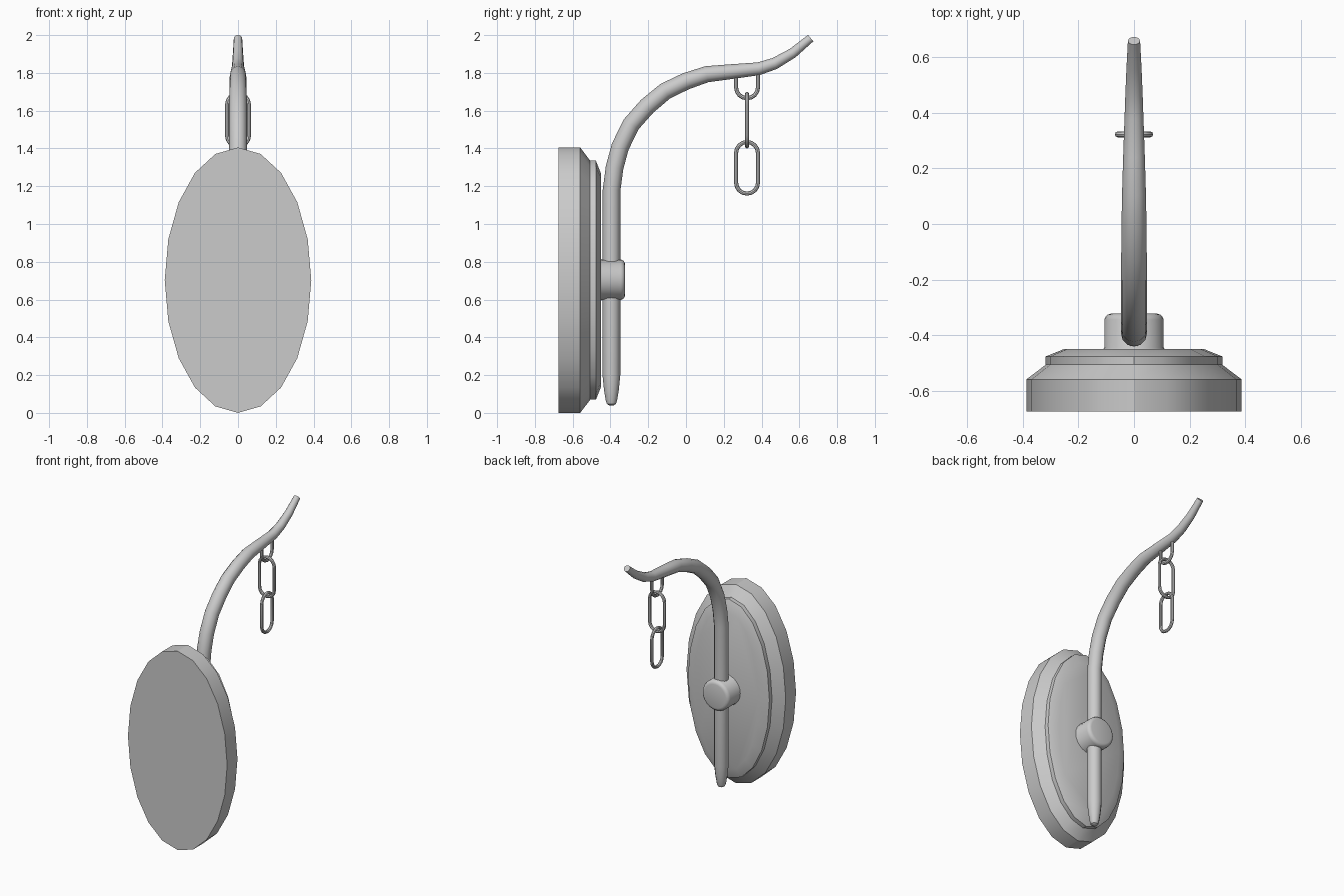
import bpy, bmesh
from math import sin, cos, pi, radians
from mathutils import Vector

if "Cube" in bpy.data.objects:
    bpy.data.objects.remove(bpy.data.objects["Cube"])


def finish(bm, name, angle=30):
    bmesh.ops.recalc_face_normals(bm, faces=bm.faces)
    me = bpy.data.meshes.new(name)
    bm.to_mesh(me)
    bm.free()
    ob = bpy.data.objects.new(name, me)
    bpy.context.collection.objects.link(ob)
    bpy.ops.object.select_all(action='DESELECT')
    ob.select_set(True)
    bpy.context.view_layer.objects.active = ob
    bpy.ops.object.shade_smooth_by_angle(angle=radians(angle))
    return ob


def skin(bm, rings, closed=False):
    # Bridge rings of vertices with quads, capping open ends
    rings = [[bm.verts.new(p) for p in r] for r in rings]
    n = len(rings[0])
    pairs = list(zip(rings, rings[1:]))
    if closed:
        pairs.append((rings[-1], rings[0]))
    else:
        bm.faces.new(rings[0])
        bm.faces.new(rings[-1])
    for a, b in pairs:
        for i in range(n):
            j = (i + 1) % n
            bm.faces.new((a[i], a[j], b[j], b[i]))


def sweep(name, pts, radii, normal, sides=12, closed=False):
    # Tube along a planar path; normal is the plane's normal
    pts, normal, m = [Vector(p) for p in pts], Vector(normal), len(pts)
    rings = []
    for i, p in enumerate(pts):
        if closed:
            t = pts[(i + 1) % m] - pts[i - 1]
        else:
            t = pts[min(i + 1, m - 1)] - pts[max(i - 1, 0)]
        side = t.normalized().cross(normal)
        rings.append([p + radii[i] * (cos(a) * normal + sin(a) * side)
                      for a in (2 * pi * k / sides for k in range(sides))])
    bm = bmesh.new()
    skin(bm, rings, closed)
    return finish(bm, name, 40)


def disc_stack(name, profile, z0, sides):
    # Elliptical steps along y: (y, half width, half height)
    bm = bmesh.new()
    skin(bm, [[(rx * sin(2 * pi * k / sides), y, z0 + rz * cos(2 * pi * k / sides))
               for k in range(sides)] for y, rx, rz in profile])
    return finish(bm, name)


# Stepped oval wall plate
W, H = 0.388, 0.7025
disc_stack("wall_plate", [(y, W - d, H - d) for y, d in
           [(-0.675, 0), (-0.56, 0), (-0.507, 0.07), (-0.477, 0.07), (-0.45, 0.137)]],
           H, 20)

# Round boss clamping the arm to the plate
disc_stack("boss", [(y, r, r) for y, r in
           [(-0.455, 0.112), (-0.445, 0.107), (-0.345, 0.107), (-0.333, 0.102),
            (-0.326, 0.094), (-0.323, 0.083)]], 0.705, 24)

# Curved tapering arm: (y, z, radius)
arm = [(-0.395, 0.04, 0.012), (-0.395, 0.047, 0.024), (-0.395, 0.065, 0.03),
       (-0.395, 0.12, 0.039), (-0.395, 0.2, 0.047), (-0.395, 0.7, 0.047),
       (-0.394, 1.18, 0.047), (-0.378, 1.3, 0.047), (-0.348, 1.41, 0.047),
       (-0.29, 1.528, 0.047), (-0.206, 1.623, 0.047), (-0.11, 1.703, 0.046),
       (0, 1.756, 0.045), (0.11, 1.793, 0.043), (0.243, 1.807, 0.039),
       (0.385, 1.822, 0.034), (0.47, 1.85, 0.031), (0.565, 1.905, 0.027),
       (0.66, 1.984, 0.022)]
sweep("arm", [(0, y, z) for y, z, r in arm], [r for y, z, r in arm], (1, 0, 0))

# Chain links hanging from the arm
CY, R, WIRE = 0.323, 0.058, 0.011


def half_turn(zc, start):
    return [(R * cos(start + pi * k / 8), zc + R * sin(start + pi * k / 8))
            for k in range(9)]


def link(name, lo, hi, along_y, is_open=False):
    top, bottom = hi - R - WIRE, lo + R + WIRE
    if is_open:
        path = [(-R, hi)] + half_turn(bottom, pi) + [(R, hi)]
    else:
        path = half_turn(top, 0) + half_turn(bottom, pi)
    pts = [(0, CY + u, z) if along_y else (u, CY, z) for u, z in path]
    sweep(name, pts, [WIRE] * len(pts), (1, 0, 0) if along_y else (0, 1, 0),
          8, not is_open)


link("chain_hook", 1.655, 1.805, True, True)
link("chain_link_upper", 1.40, 1.70, False)
link("chain_link_lower", 1.15, 1.445, True)
